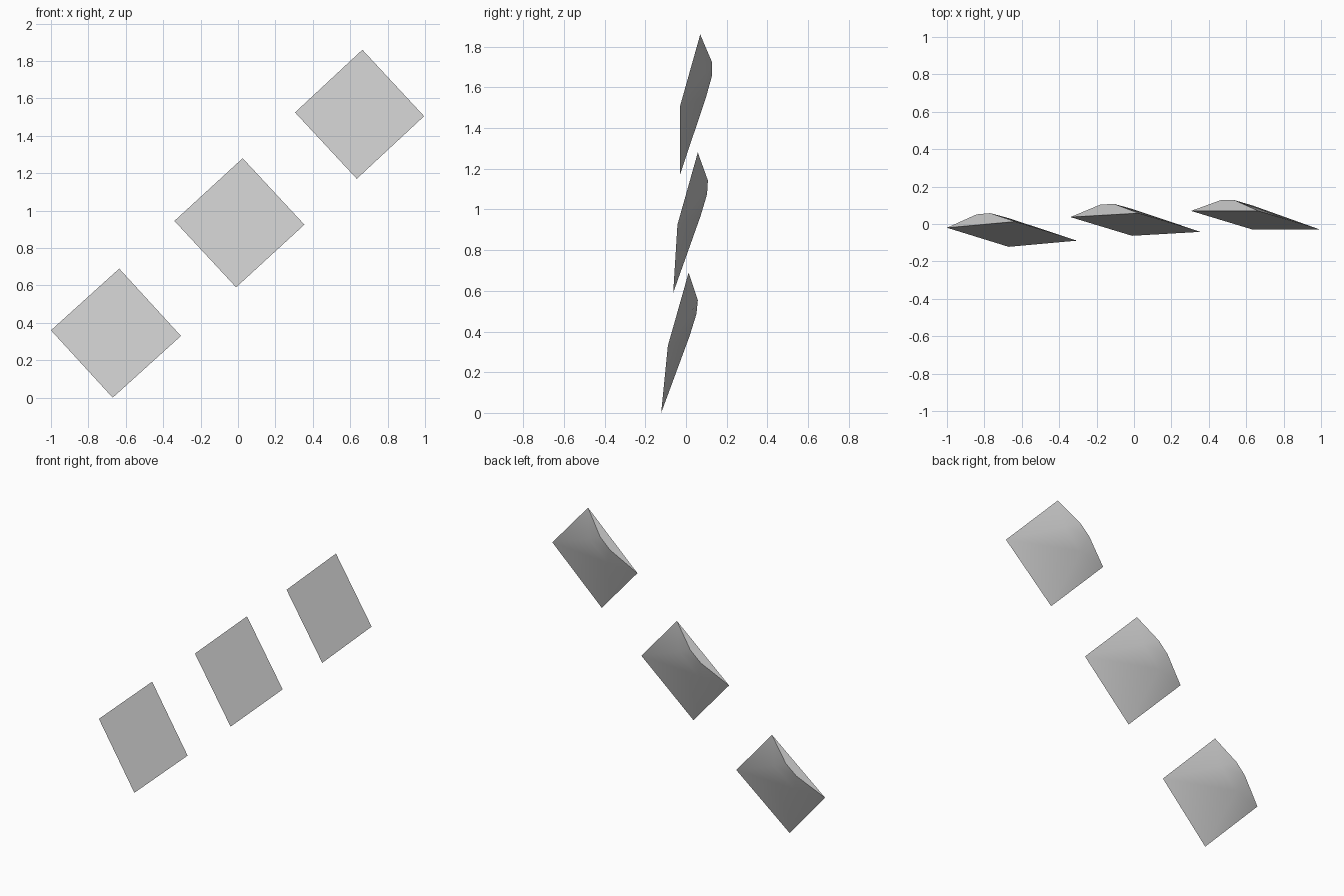
import bpy
import bmesh
from mathutils import Vector

cube = bpy.data.objects.get("Cube")
if cube:
    bpy.data.objects.remove(cube, do_unlink=True)

# Single grey material
grey = bpy.data.materials.new("light_grey")
grey.use_nodes = True
colour = (0.6, 0.6, 0.6, 1.0)
grey.diffuse_color = colour
grey.node_tree.nodes["Principled BSDF"].inputs["Base Color"].default_value = colour


def make_wedge(name, left, top, bottom):
    """Flat square front, back swelling to a ridge along the upper left edge."""
    left, top, bottom = Vector(left), Vector(top), Vector(bottom)
    along, down = top - left, bottom - left
    back = along.cross(down).normalized()
    bm = bmesh.new()

    def point(t, s, height=0.0):
        return bm.verts.new(left + along * t + down * s + back * height)

    # Corners, then the crest on the upper edge and the shoulder behind it
    l, t, r, b = point(0, 0), point(1, 0), point(1, 1), point(0, 1)
    crest_l, crest_t = point(0.42, 0, 0.059), point(0.62, 0, 0.059)
    mid_l, mid_t = point(0.33, 0.22, 0.051), point(0.7, 0.22, 0.051)

    faces = [
        (l, t, r, b),                       # flat front
        (l, crest_l, crest_t, t),           # thick upper edge
        (l, crest_l, mid_l), (l, mid_l, b),
        (t, crest_t, mid_t), (t, mid_t, r),
        (crest_l, crest_t, mid_t, mid_l),
        (mid_l, mid_t, r, b),
    ]
    for f in faces:
        bm.faces.new(f)
    bmesh.ops.recalc_face_normals(bm, faces=bm.faces[:])
    mesh = bpy.data.meshes.new(name)
    bm.to_mesh(mesh)
    bm.free()
    mesh.materials.append(grey)
    obj = bpy.data.objects.new(name, mesh)
    bpy.context.collection.objects.link(obj)
    # Smooth back, sharp rim
    bpy.ops.object.select_all(action="DESELECT")
    obj.select_set(True)
    bpy.context.view_layer.objects.active = obj
    bpy.ops.object.shade_smooth_by_angle(angle=0.7)


# Three wedges climbing diagonally
make_wedge("lower_wedge", (-1.0, -0.02, 0.36), (-0.635, 0.013, 0.69), (-0.67, -0.122, 0.0))
make_wedge("middle_wedge", (-0.34, 0.037, 0.945), (0.025, 0.058, 1.28), (-0.01, -0.063, 0.59))
make_wedge("upper_wedge", (0.305, 0.07, 1.525), (0.665, 0.07, 1.86), (0.635, -0.03, 1.17))
